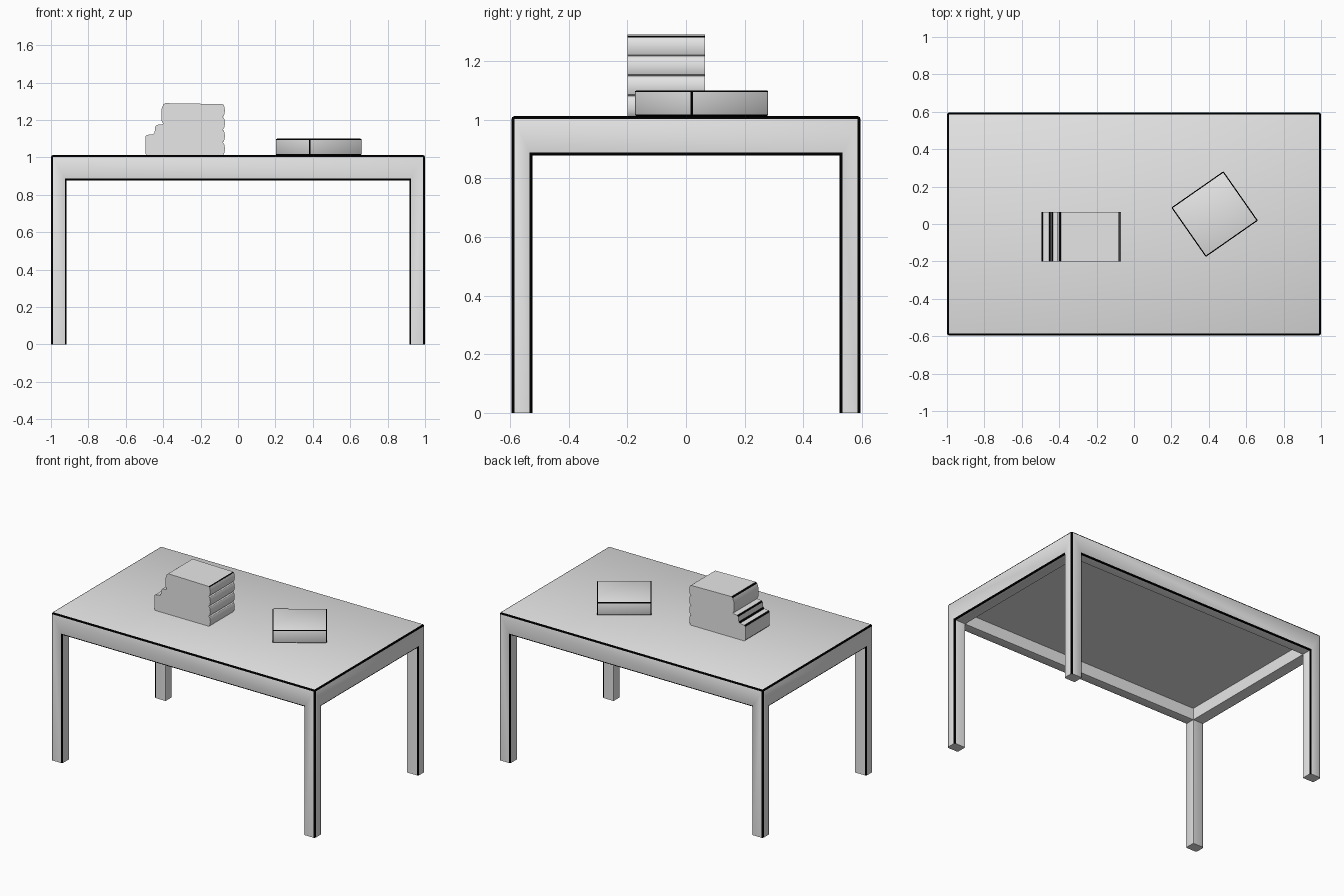
import bpy, bmesh, math
from mathutils import Matrix, Vector

if "Cube" in bpy.data.objects:
    bpy.data.objects.remove(bpy.data.objects["Cube"])

grey = bpy.data.materials.new("light grey")
grey.diffuse_color = (0.8, 0.8, 0.8, 1)
grey.use_nodes = True
grey.node_tree.nodes["Principled BSDF"].inputs["Base Color"].default_value = grey.diffuse_color
black = bpy.data.materials.new("black trim")
black.diffuse_color = (0.0, 0.0, 0.0, 1)
black.use_nodes = True
black.node_tree.nodes["Principled BSDF"].inputs["Base Color"].default_value = black.diffuse_color

TOP = 1.012


def finish(name, bm):
    bmesh.ops.recalc_face_normals(bm, faces=bm.faces)
    me = bpy.data.meshes.new(name)
    bm.to_mesh(me)
    bm.free()
    ob = bpy.data.objects.new(name, me)
    bpy.context.collection.objects.link(ob)
    me.materials.append(grey)
    me.materials.append(black)
    bpy.ops.object.select_all(action="DESELECT")
    ob.select_set(True)
    bpy.context.view_layer.objects.active = ob
    bpy.ops.object.shade_smooth_by_angle(angle=math.radians(30))
    return ob


def black_edges(bm, edges, width):
    # rounded edges, coloured black
    bmesh.ops.bevel(bm, geom=edges, offset=width, offset_type="OFFSET", segments=2,
                    profile=0.5, affect="EDGES", material=1)


# table: one solid made of cells - legs in the corners, apron ring, full top
grid = ([-1, -0.916, 0.916, 1], [-0.595, -0.524, 0.524, 0.595], [0, 0.877, 0.957, TOP])


def solid(c):
    i, j, k = c
    if not all(0 <= n <= 2 for n in c):
        return False
    return k == 2 or (k == 1 and (i, j) != (1, 1)) or (k == 0 and i != 1 and j != 1)


bm = bmesh.new()
vert = {}


def corner(idx):
    if idx not in vert:
        vert[idx] = bm.verts.new([grid[a][idx[a]] for a in range(3)])
    return vert[idx]


for cell in [(i, j, k) for i in range(3) for j in range(3) for k in range(3)]:
    if not solid(cell):
        continue
    for axis in range(3):
        for side in (0, 1):
            near = list(cell)
            near[axis] += 2 * side - 1
            if solid(near):
                continue
            loop = []
            for du, dv in ((0, 0), (1, 0), (1, 1), (0, 1)):
                p = list(cell)
                p[axis] += side
                p[(axis + 1) % 3] += du
                p[(axis + 2) % 3] += dv
                loop.append(corner(tuple(p)))
            bm.faces.new(loop)
bmesh.ops.recalc_face_normals(bm, faces=bm.faces)
bmesh.ops.dissolve_limit(bm, angle_limit=0.02, verts=bm.verts, edges=bm.edges)


def outer(face):
    return (all(abs(abs(v.co.x) - 1) < 1e-4 for v in face.verts)
            or all(abs(abs(v.co.y) - 0.595) < 1e-4 for v in face.verts))


# black trim around the outer side faces, but not under the feet
black_edges(bm, [e for e in bm.edges if any(outer(f) for f in e.link_faces)
                 and max(v.co.z for v in e.verts) > 0.01], 0.01)
finish("table", bm)

# stack of books: stepped left side, bulging spines on the right
profile = [(-0.08, TOP), (-0.487, TOP), (-0.495, 1.02), (-0.495, 1.112), (-0.487, 1.12),
           (-0.455, 1.124), (-0.446, 1.133), (-0.442, 1.165), (-0.434, 1.174),
           (-0.4, 1.178), (-0.408, 1.195), (-0.408, 1.26), (-0.4, 1.282), (-0.39, 1.29)]
trim = {1, 3, 5, 7, 12, 14}   # profile segments that are black edges
spines = 4
height = 1.285 - TOP
for s in range(spines):
    for t in range(6):
        a = math.pi * t / 6
        z = 1.285 - height * (s + (1 - math.cos(a)) / 2) / spines
        profile.append((-0.083 + 0.013 * math.sin(a), z))
bm = bmesh.new()
ends = [[bm.verts.new((x, y, z)) for x, z in profile] for y in (-0.2, 0.065)]
bm.faces.new(ends[0])
bm.faces.new(ends[1][::-1])
for n in range(len(profile)):
    m = (n + 1) % len(profile)
    f = bm.faces.new((ends[0][n], ends[0][m], ends[1][m], ends[1][n]))
    f.material_index = 1 if n in trim else 0
finish("book_stack", bm)

# thick book lying at an angle
bm = bmesh.new()
bmesh.ops.create_cube(bm, size=1, matrix=Matrix.Translation((0.431, 0.053, (TOP + 1.1) / 2))
                      @ Matrix.Rotation(math.radians(34.9), 4, "Z")
                      @ Matrix.Diagonal((0.340, 0.322, 1.1 - TOP, 1)))
black_edges(bm, bm.edges[:], 0.006)
finish("single_book", bm)
